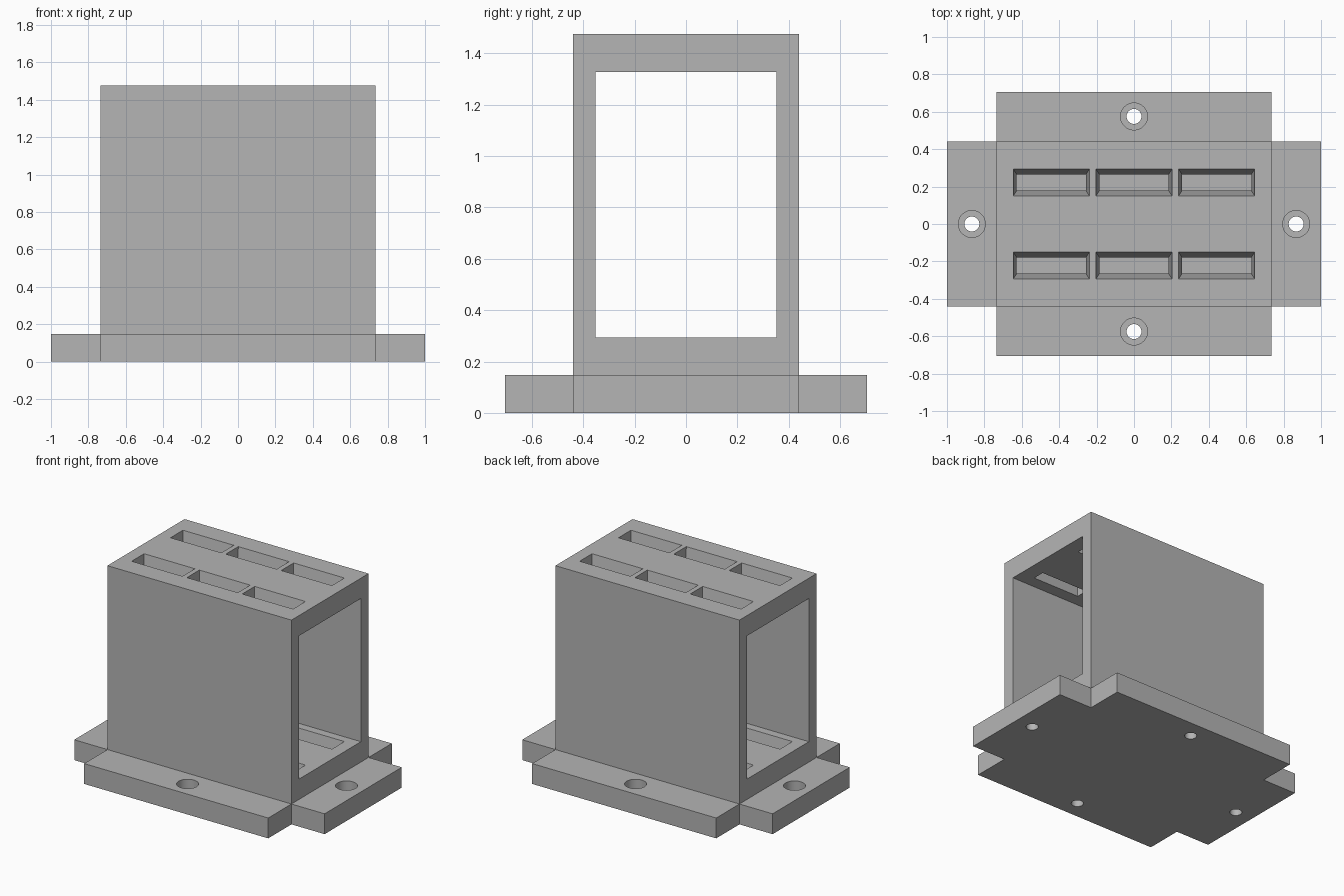
import bpy, bmesh, math
from mathutils import Matrix, Vector

cube = bpy.data.objects.get("Cube")
if cube:
    bpy.data.objects.remove(cube, do_unlink=True)

grey = bpy.data.materials.new("plain grey")
grey.use_nodes = True
colour = (0.46, 0.46, 0.46, 1)
grey.diffuse_color = colour
bsdf = next(n for n in grey.node_tree.nodes if n.type == "BSDF_PRINCIPLED")
bsdf.inputs["Base Color"].default_value = colour

T = 0.147                 # thickness of plate, floor and roof
HX, HY, H = 0.735, 0.44, 1.475    # housing half sizes and height
FX, FY = 1.0, 0.705       # reach of the flanges
WIN_Y = 0.353             # half width of the opening


def finish(name, bm):
    """Turn a bmesh into a linked object."""
    bmesh.ops.recalc_face_normals(bm, faces=bm.faces[:])
    mesh = bpy.data.meshes.new(name)
    bm.to_mesh(mesh)
    bm.free()
    mesh.materials.append(grey)
    obj = bpy.data.objects.new(name, mesh)
    bpy.context.collection.objects.link(obj)
    return obj


def loft(bm, rings):
    """Join equal rings of points into a closed solid."""
    rows = [[bm.verts.new(p) for p in ring] for ring in rings]
    n = len(rows[0])
    for a, b in zip(rows, rows[1:]):
        for i in range(n):
            j = (i + 1) % n
            bm.faces.new((a[i], a[j], b[j], b[i]))
    bm.faces.new(rows[0][::-1])
    bm.faces.new(rows[-1])


def rect(x, y, hx, hy, z):
    return [(x + sx * hx, y + sy * hy, z)
            for sx, sy in ((-1, -1), (1, -1), (1, 1), (-1, 1))]


def circle(x, y, r, z, n=40):
    return [(x + r * math.cos(math.tau * i / n),
             y + r * math.sin(math.tau * i / n), z) for i in range(n)]


def box(bm, hx, hy, z0, z1):
    loft(bm, [rect(0, 0, hx, hy, z0), rect(0, 0, hx, hy, z1)])


def cut(target, bm):
    """Subtract a bmesh solid from the target and apply the result."""
    cutter = finish("cutter", bm)
    cutter.hide_render = True
    mod = target.modifiers.new("cut", "BOOLEAN")
    mod.operation, mod.solver, mod.object = "DIFFERENCE", "EXACT", cutter
    graph = bpy.context.evaluated_depsgraph_get()
    mesh = bpy.data.meshes.new_from_object(target.evaluated_get(graph))
    target.modifiers.clear()
    target.data = mesh
    bpy.data.objects.remove(cutter, do_unlink=True)


# Cross-shaped base plate
bm = bmesh.new()
outline = []
for sx, sy in ((1, 1), (-1, 1), (-1, -1), (1, -1)):
    corner = [(FX * sx, HY * sy), (HX * sx, HY * sy), (HX * sx, FY * sy)]
    outline += corner if sx * sy > 0 else corner[::-1]
loft(bm, [[(x, y, z) for x, y in outline] for z in (0, T)])
base_plate = finish("base_plate", bm)

# Counterbored screw holes, one per flange
bm = bmesh.new()
for x, y in ((0.867, 0), (-0.867, 0), (0, 0.575), (0, -0.575)):
    profile = ((0.04, -0.1), (0.04, T / 2), (0.072, T / 2), (0.072, T + 0.1))
    loft(bm, [circle(x, y, r, z) for r, z in profile])
cut(base_plate, bm)

# Housing, open from side to side
bm = bmesh.new()
box(bm, HX, HY, T, H)
housing = finish("housing", bm)
bm = bmesh.new()
box(bm, HX + 0.2, WIN_Y, 2 * T, H - T)
cut(housing, bm)

# Tapered slots through roof and floor
bm = bmesh.new()
for z in (T, H - T):
    for x in (-0.442, 0, 0.442):
        for y in (-0.222, 0.222):
            rings = []
            for t in (-0.1, 1.1):
                rings.append(rect(x, y, 0.185 + 0.018 * t,
                                  0.043 + 0.028 * t, z + T * t))
            loft(bm, rings)
cut(housing, bm)

# Round the hole walls in shading, keep edges crisp
bpy.ops.object.select_all(action="DESELECT")
base_plate.select_set(True)
bpy.context.view_layer.objects.active = base_plate
bpy.ops.object.shade_smooth_by_angle(angle=math.radians(30))
